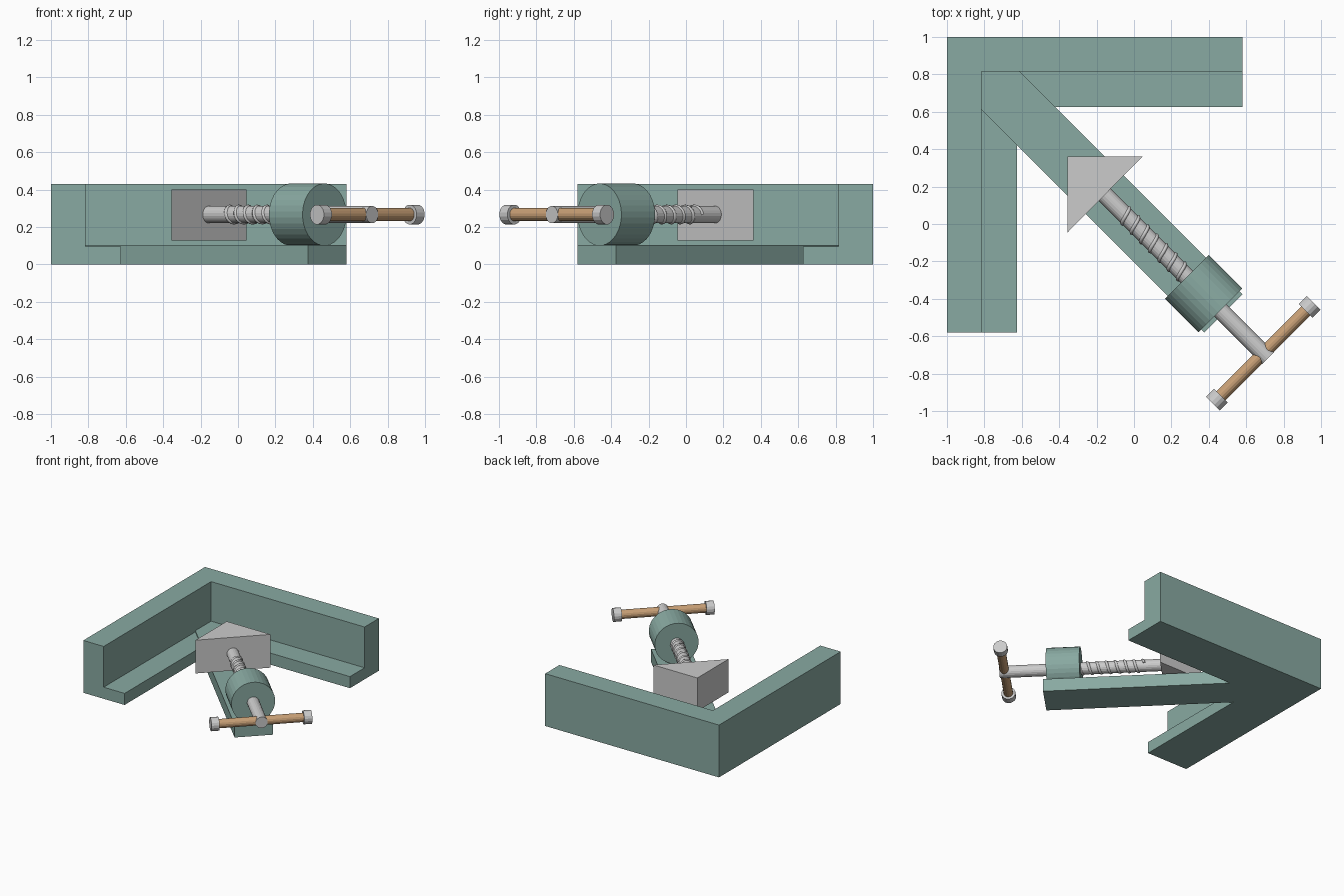
import bpy, bmesh, math
from mathutils import Vector

if "Cube" in bpy.data.objects:
    bpy.data.objects.remove(bpy.data.objects["Cube"])

D = Vector((1, -1, 0)).normalized()   # screw direction
N = Vector((1, 1, 0)).normalized()    # handle direction
Z = Vector((0, 0, 1))
AXIS_Z = 0.267


def material(name, color):
    m = bpy.data.materials.new(name)
    m.diffuse_color = (*color, 1)
    m.use_nodes = True
    m.node_tree.nodes["Principled BSDF"].inputs["Base Color"].default_value = m.diffuse_color
    return m


green = material("green_paint", (0.25, 0.40, 0.36))
bronze = material("bronze", (0.58, 0.35, 0.18))


def add_object(name, data, mat=None):
    ob = bpy.data.objects.new(name, data)
    bpy.context.collection.objects.link(ob)
    if mat:
        data.materials.append(mat)
    return ob


def finish(name, bm, mat=None):
    bmesh.ops.recalc_face_normals(bm, faces=bm.faces)
    me = bpy.data.meshes.new(name)
    bm.to_mesh(me)
    bm.free()
    return add_object(name, me, mat)


def loft(name, rings, mat=None):
    """Join equal-length closed rings of points and cap both ends."""
    bm = bmesh.new()
    vs = [[bm.verts.new(p) for p in ring] for ring in rings]
    n = len(vs[0])
    for a, b in zip(vs, vs[1:]):
        for i in range(n):
            j = (i + 1) % n
            bm.faces.new((a[i], a[j], b[j], b[i]))
    bm.faces.new(vs[0])
    bm.faces.new(vs[-1])
    return finish(name, bm, mat)


def prism(name, outline, z0, z1, mat=None):
    return loft(name, [[(x, y, z) for x, y in outline] for z in (z0, z1)], mat)


def at(t, n=0.0):
    """Point at distance t along the screw and n along the handle."""
    return D * t + N * n + Z * AXIS_Z


def rod(name, a, b, r, sides, mat=None):
    axis = (b - a).normalized()
    u = axis.cross(Z)
    angles = [2 * math.pi * (i + 0.5) / sides for i in range(sides)]
    return loft(name, [[p + (u * math.cos(q) + Z * math.sin(q)) * r for q in angles]
                       for p in (a, b)], mat)


# corner frame: wall-and-ledge profile swept round the right angle
profile = [(0, 0), (0.375, 0), (0.375, 0.095), (0.185, 0.095), (0.185, 0.43), (0, 0.43)]
loft("corner_frame", [
    [(-1 + d, -0.58, z) for d, z in profile],
    [(-1 + d, 1 - d, z) for d, z in profile],
    [(0.58, 1 - d, z) for d, z in profile]], green)

# diagonal arm carrying the screw
prism("diagonal_arm", [(-0.815, 0.815), (-0.61, 0.815), (0.58, -0.375),
                       (0.375, -0.58), (-0.815, 0.61)], 0, 0.105, green)

# threaded collar and triangular pressing pad
rod("screw_collar", at(0.40), at(0.654), 0.166, 32, green)
prism("pressing_pad", [(-0.355, 0.36), (-0.355, -0.045), (0.045, 0.36)], 0.127, 0.40)

# screw spindle
rod("screw_spindle", at(-0.24), at(1.015), 0.046, 20)

# helical thread
curve = bpy.data.curves.new("screw_thread", "CURVE")
curve.dimensions = "3D"
curve.bevel_depth = 0.011
curve.bevel_resolution = 1
curve.use_fill_caps = True
turns, steps, t0, t1 = 7, 16, -0.08, 0.41
spline = curve.splines.new("POLY")
spline.points.add(turns * steps)
for i, pt in enumerate(spline.points):
    q = 2 * math.pi * i / steps
    p = at(t0 + (t1 - t0) * i / (turns * steps), 0.043 * math.cos(q))
    pt.co = (*(p + Z * 0.043 * math.sin(q)), 1)
add_object("screw_thread", curve)

# sliding handle with end caps
rod("handle_bar", at(0.978, -0.35), at(0.978, 0.35), 0.035, 16, bronze)
for side, s in (("left", -1), ("right", 1)):
    rod("handle_cap_" + side, at(0.978, 0.32 * s), at(0.978, 0.381 * s), 0.053, 16)
